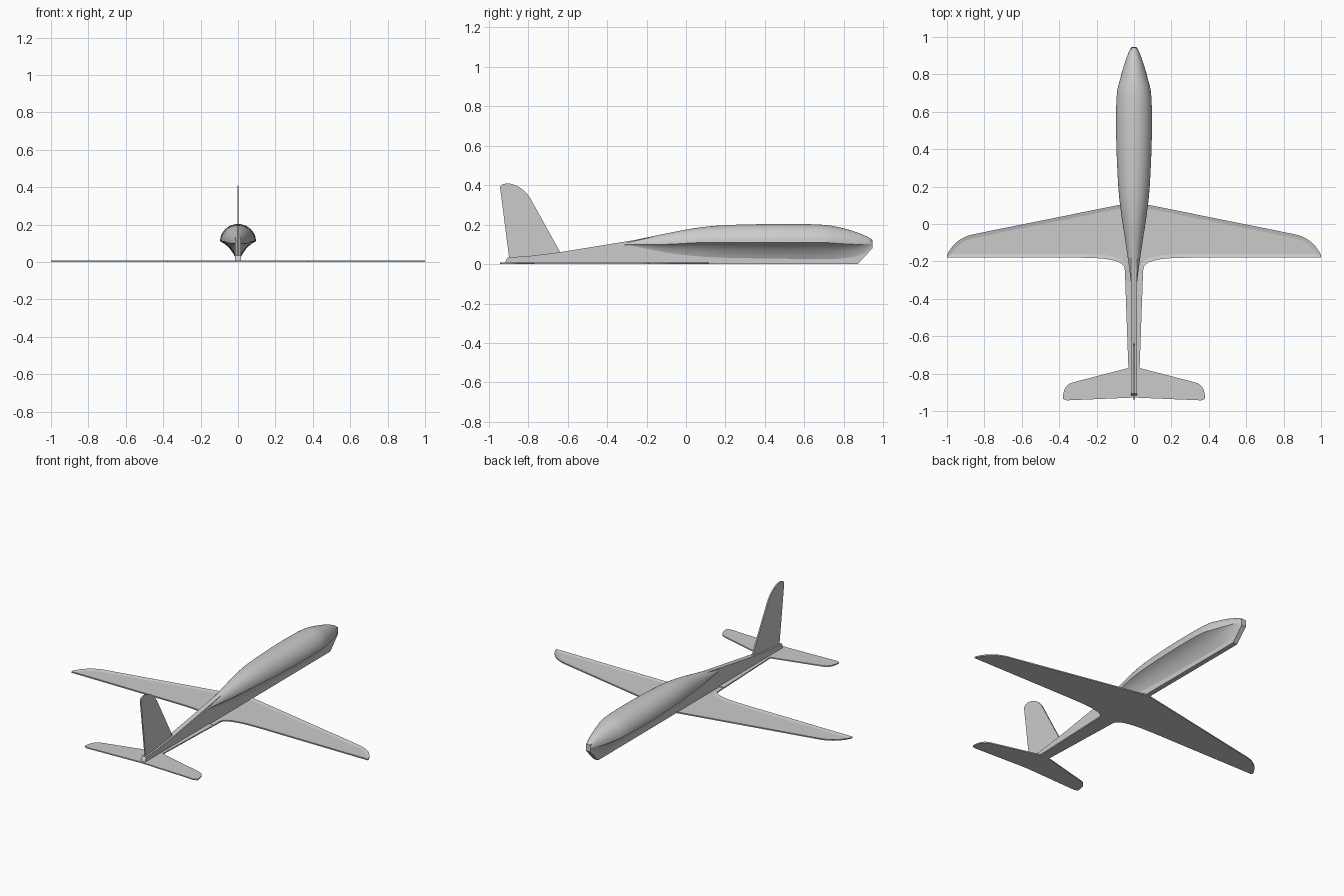
import bpy, bmesh, math
from mathutils import Vector

if "Cube" in bpy.data.objects:
    bpy.data.objects.remove(bpy.data.objects["Cube"])

grey = bpy.data.materials.new("plain grey")
grey.use_nodes = True
COLOUR = (0.6, 0.6, 0.6, 1)
grey.diffuse_color = COLOUR
grey.node_tree.nodes["Principled BSDF"].inputs["Base Color"].default_value = COLOUR


def finish(name, bm, smooth=None):
    bmesh.ops.recalc_face_normals(bm, faces=bm.faces)
    mesh = bpy.data.meshes.new(name)
    bm.to_mesh(mesh)
    bm.free()
    mesh.materials.append(grey)
    obj = bpy.data.objects.new(name, mesh)
    bpy.context.collection.objects.link(obj)
    if smooth:
        bpy.ops.object.select_all(action="DESELECT")
        obj.select_set(True)
        bpy.context.view_layer.objects.active = obj
        bpy.ops.object.shade_smooth_by_angle(angle=math.radians(smooth))


def bezier(a, b, c, n=8):
    """Points of a curved corner from a to c, pulled towards b."""
    a, b, c = Vector(a), Vector(b), Vector(c)
    return [tuple(a * (1 - t) ** 2 + b * 2 * t * (1 - t) + c * t * t)
            for t in (i / n for i in range(n + 1))]


def slab(name, pts, base, depth, bevel=0):
    """Extrude a closed outline; a bevel thins the upper rim."""
    bm = bmesh.new()
    face = bm.faces.new([bm.verts.new(p) for p in pts])
    top = bmesh.ops.extrude_face_region(bm, geom=[face])["geom"]
    bmesh.ops.translate(bm, vec=depth, verts=[v for v in top if isinstance(v, bmesh.types.BMVert)])
    bmesh.ops.translate(bm, vec=base, verts=bm.verts)
    if bevel:
        cap = [f for f in top if isinstance(f, bmesh.types.BMFace)]
        bmesh.ops.inset_region(bm, faces=cap, thickness=bevel, depth=0.005, use_even_offset=True)
    finish(name, bm)


def flat_plate(name, half, thickness, bevel=0):
    """Mirror half an outline across the centre line and thicken it upwards."""
    pts = half + [(-x, y) for x, y in reversed(half) if x > 0]
    slab(name, [(x, y, 0) for x, y in pts], (0, 0, 0), (0, 0, thickness), bevel)


def side_plate(name, pts, width):
    slab(name, [(0, y, z) for y, z in pts], (-width / 2, 0, 0), (width, 0, 0))


# Main wing with rounded tips and a filleted root
wing = [(0, 0.118), (0.86, -0.055)]
wing += bezier((0.88, -0.06), (0.96, -0.085), (1.0, -0.165))
wing += [(1.0, -0.18), (0.3, -0.18)]
wing += bezier((0.24, -0.181), (0.06, -0.185), (0.05, -0.235))
wing += [(0.046, -0.32), (0, -0.32)]
flat_plate("wing", wing, 0.007, 0.02)

# Tailplane and the tapering strip that carries it
tail = [(0, -0.3), (0.047, -0.3), (0.03, -0.77), (0.32, -0.845)]
tail += bezier((0.335, -0.85), (0.38, -0.865), (0.38, -0.935))
tail += [(0.36, -0.943), (0, -0.928)]
flat_plate("tailplane", tail, 0.007)

# Central keel bar
side_plate("keel", [(-0.92, 0), (0.87, 0), (0.945, 0.08), (0.945, 0.12), (0.8, 0.16),
                    (0.1, 0.16), (-0.1, 0.148), (-0.3, 0.115), (-0.64, 0.06),
                    (-0.8, 0.04), (-0.905, 0.034)], 0.03)

# Upright fin
fin = [(-0.895, 0.02), (-0.942, 0.385)]
fin += bezier((-0.942, 0.39), (-0.935, 0.41), (-0.9, 0.408), 5)
fin += bezier((-0.89, 0.407), (-0.83, 0.395), (-0.79, 0.335))
fin += [(-0.635, 0.055)]
side_plate("fin", fin, 0.008)

# Fuselage stations: y, half width, top, widest height, bottom
STATIONS = [(-0.37, 0.012, 0.102, 0.098, 0.095), (-0.28, 0.02, 0.118, 0.1, 0.09),
            (-0.1, 0.045, 0.155, 0.1, 0.055), (0.05, 0.068, 0.183, 0.108, 0.038),
            (0.2, 0.084, 0.197, 0.11, 0.03), (0.45, 0.095, 0.203, 0.11, 0.026),
            (0.68, 0.093, 0.2, 0.11, 0.023), (0.78, 0.073, 0.185, 0.104, 0.025),
            (0.86, 0.05, 0.163, 0.1, 0.035), (0.92, 0.028, 0.138, 0.1, 0.06),
            (0.945, 0.015, 0.122, 0.1, 0.08)]


def between(p, q, r, s, t):
    """Smooth blend from q to r with neighbours p and s."""
    return q + 0.5 * t * (r - p + t * (2 * p - 5 * q + 4 * r - s + t * (3 * (q - r) + s - p)))


def section(y, w, top, mid, low):
    """Domed upper half above a hollow underside that meets the keel."""
    half = [(w * math.sin(a), y, mid + (top - mid) * math.cos(a))
            for a in (math.pi * i / 24 for i in range(13))]
    k = min(0.014, w * 0.8)
    half += bezier((w, y, mid), (k + 0.36 * (w - k), y, low + 0.72 * (mid - low)), (k, y, low))[1:]
    return half + [(-x, y, z) for x, y, z in reversed(half[1:])]


rows = []
for i in range(len(STATIONS) - 1):
    near = [STATIONS[max(0, min(len(STATIONS) - 1, i + j))] for j in (-1, 0, 1, 2)]
    for step in range(4):
        rows.append([between(*vals, step / 4) for vals in zip(*near)])
rows.append(STATIONS[-1])

bm = bmesh.new()
rings = [[bm.verts.new(p) for p in section(*row)] for row in rows]
for a, b in zip(rings, rings[1:]):
    for i in range(len(a)):
        j = (i + 1) % len(a)
        bm.faces.new((a[i], a[j], b[j], b[i]))
bm.faces.new(rings[0])
bm.faces.new(rings[-1])
finish("fuselage", bm, 40)
